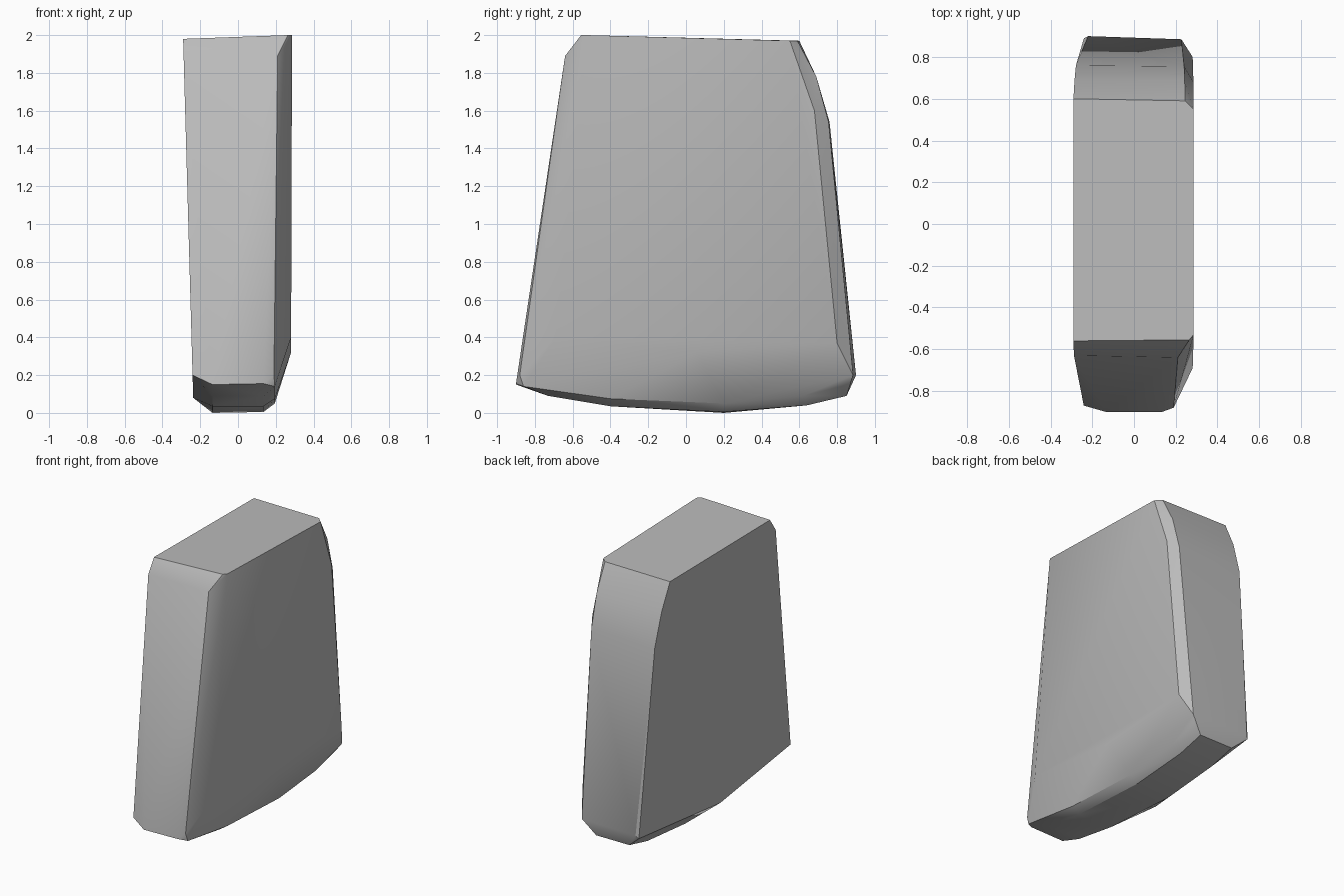
import bpy
import bmesh

cube = bpy.data.objects.get("Cube")
if cube:
    bpy.data.objects.remove(cube, do_unlink=True)

stone = bpy.data.materials.new("stone grey")
stone.use_nodes = True
grey = (0.5, 0.5, 0.5, 1)
stone.diffuse_color = grey
stone.node_tree.nodes["Principled BSDF"].inputs["Base Color"].default_value = grey


def left_x(z):
    """Slightly leaning broad side."""
    return -0.235 - 0.028 * z


def right_x(z):
    """Upright broad side."""
    return 0.28 + 0.003 * z


def level(x):
    """Strip at a constant x."""
    return lambda z: x


def rim_x(z):
    """Inner edge of the long chamfers."""
    return 0.225 + 0.01 * z


# Each strip is a rule for x and a (y, z) outline
strips = [
    # Broad left side
    (left_x, [(-0.56, 1.98), (-0.63, 1.88), (-0.87, 0.2), (-0.06, 0.08),
              (0.89, 0.18), (0.76, 1.54), (0.69, 1.78), (0.6, 1.97)]),
    # Broad right side
    (right_x, [(-0.53, 2.0), (-0.56, 1.6), (-0.69, 0.4), (0.06, 0.32),
               (0.8, 0.37), (0.68, 1.6), (0.55, 1.97)]),
    # Back chamfer
    (rim_x, [(0.59, 1.97), (0.69, 1.78), (0.755, 1.54), (0.885, 0.2)]),
    # Front chamfer
    (level(0.265), [(-0.555, 2.0)]),
    (level(0.21), [(-0.64, 1.89)]),
    (level(0.19), [(-0.88, 0.2)]),
    # Lower right edge
    (level(0.195), [(-0.86, 0.14), (-0.4, 0.075), (0.2, 0.05),
                    (0.62, 0.09), (0.86, 0.15)]),
    # Rounded underside
    (level(0.135), [(-0.9, 0.155), (-0.73, 0.09), (-0.4, 0.035),
                    (0.2, 0.005), (0.64, 0.04), (0.85, 0.09)]),
    (level(-0.135), [(-0.9, 0.15), (-0.73, 0.09), (-0.4, 0.035),
                     (0.2, 0.0), (0.64, 0.04), (0.85, 0.09)]),
    (level(-0.22), [(0.9, 0.2)]),
]

# Wrap the strips in one faceted slab
bm = bmesh.new()
for rule, outline in strips:
    for y, z in outline:
        bm.verts.new((rule(z), y, z))
hull = bmesh.ops.convex_hull(bm, input=bm.verts)
loose = {v for v in hull["geom_interior"] + hull["geom_unused"]
         if isinstance(v, bmesh.types.BMVert)}
bmesh.ops.delete(bm, geom=list(loose), context="VERTS")
bmesh.ops.dissolve_limit(bm, angle_limit=0.02, verts=bm.verts, edges=bm.edges)
bmesh.ops.recalc_face_normals(bm, faces=bm.faces)

mesh = bpy.data.meshes.new("stone_slab")
bm.to_mesh(mesh)
bm.free()
mesh.materials.append(stone)
slab = bpy.data.objects.new("stone_slab", mesh)
bpy.context.collection.objects.link(slab)

# Soft facets with crisp main edges
bpy.ops.object.select_all(action="DESELECT")
slab.select_set(True)
bpy.context.view_layer.objects.active = slab
bpy.ops.object.shade_smooth_by_angle(angle=0.5)
